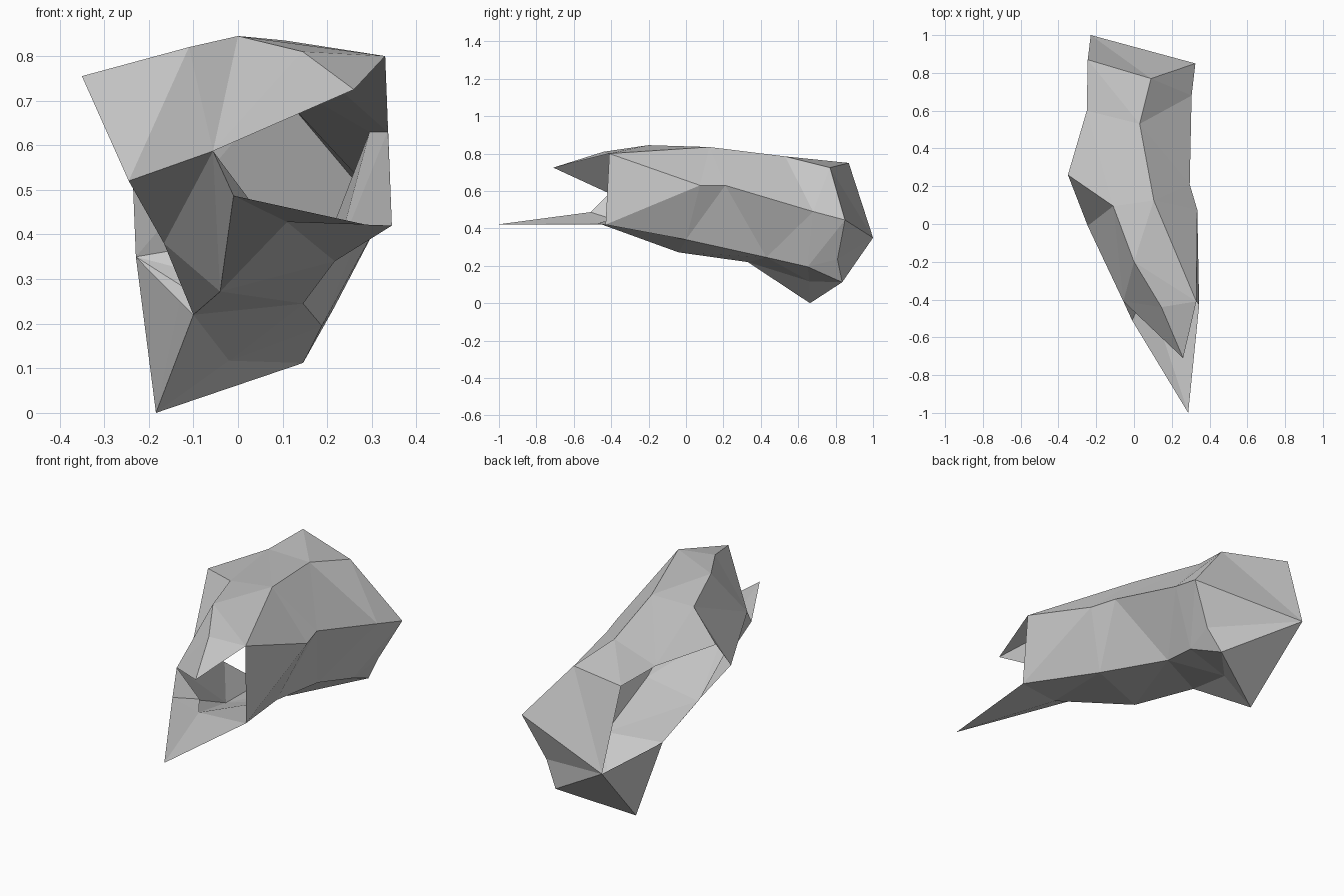
import bpy
import bmesh
from mathutils import Vector

default_cube = bpy.data.objects.get("Cube")
if default_cube:
    bpy.data.objects.remove(default_cube, do_unlink=True)

# Single plain grey material
grey = bpy.data.materials.new("stone_grey")
grey.use_nodes = True
colour = (0.6, 0.6, 0.6, 1.0)
grey.diffuse_color = colour
grey.node_tree.nodes["Principled BSDF"].inputs["Base Color"].default_value = colour

points = {}


def path(letters, *coords):
    """Name the corner points along one contour line of the shell."""
    for letter, co in zip(letters, coords):
        points[letter] = Vector(co)


# Contour lines that run along the shell
brow = path("abcd", (.26, -.71, .725), (.145, -.44, .81), (0, -.2, .845), (-.11, .095, .82))
left_rim = path("efg", (-.35, .26, .755), (-.25, .6, .75), (-.245, .87, .75))
crest = path("hijk", (.33, -.41, .8), (.105, .125, .835), (.03, .53, .785), (.09, .77, .725))
belt = path("lmno", (.335, .075, .63), (.295, .21, .63), (.305, .68, .49), (.325, .85, .445))
sill = path("pqrst", (.345, -.43, .42), (.217, 0, .34), (.146, .43, .245),
            (.188, .65, .195), (.146, .835, .112))
cheek = path("uvwx", (-.245, -.01, .52), (-.056, -.41, .587), (-.01, -.51, .487), (.287, -1, .422))
hem = path("ABCD", (-.166, .13, .38), (-.1, .33, .22), (-.13, .5, .25), (-.184, .663, 0))
keel = path("EFG", (.11, -.47, .428), (-.04, -.04, .272), (-.02, .66, .117))
tail = path("HI", (-.229, 1, .35), (.215, .81, .235))
ledge = path("J", (.05, -.38, .445))


def shell_part(name, *strips):
    """Build one part from triangle strips, with faces turned outwards."""
    bm = bmesh.new()
    verts = {c: bm.verts.new(points[c]) for c in sorted(set("".join(strips)))}
    for strip in strips:
        for corners in zip(strip, strip[1:], strip[2:]):
            face = bm.faces.new([verts[c] for c in corners])
            face.normal_update()
            middle = face.calc_center_median()
            core = Vector((0.03, middle.y * 0.8, 0.5))
            if face.normal.dot(middle - core) < 0:
                face.normal_flip()
    mesh = bpy.data.meshes.new(name)
    bm.to_mesh(mesh)
    bm.free()
    mesh.materials.append(grey)
    obj = bpy.data.objects.new(name, mesh)
    bpy.context.collection.objects.link(obj)
    return obj


# Roof and the overhanging front brow
shell_part("roof", "abhcidfe", "ifjgk")
shell_part("front_brow", "eduv", "dvc", "cvb", "bva")

# Closed side wall, folded along the belt line
shell_part("upper_side_wall", "hilm", "imjnko")
shell_part("lower_side_wall", "hplqmrnsoI", "sIt")

# Front cheek and the pointed lower jaw
shell_part("cheek", "uvAF", "vFwE")
shell_part("lower_jaw", "vwJE", "wxEp")

# Underside, the short skirt below the side opening, and the back
shell_part("underside", "FEqp", "ABFrq", "BrGst", "BGDt")
shell_part("side_skirt", "BCDH")
shell_part("back_wall", "gkHoI", "IHtD")
